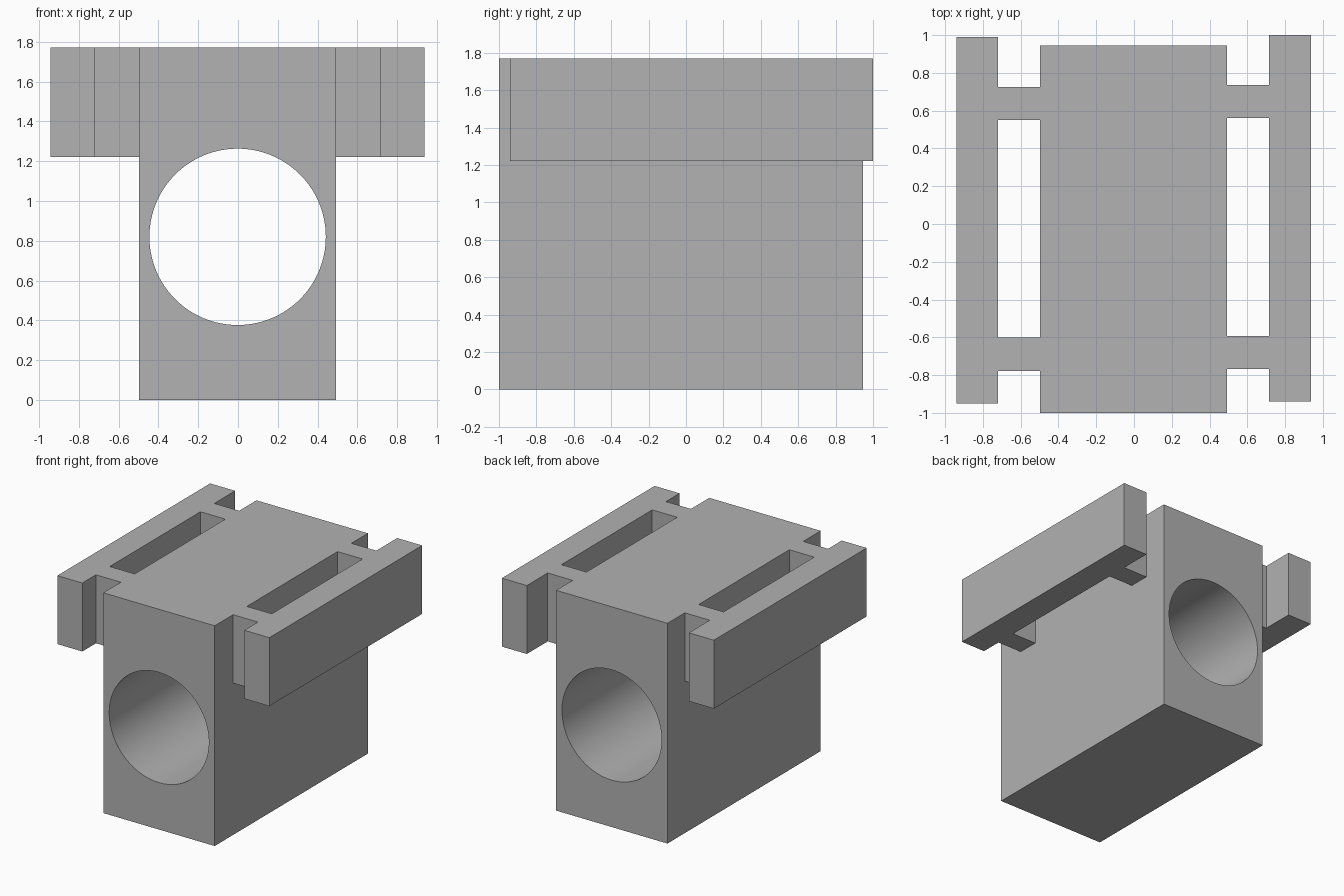
import bpy
import bmesh
import math

cube = bpy.data.objects.get("Cube")
if cube:
    bpy.data.objects.remove(cube, do_unlink=True)

# Single flat grey material
GREY = (0.445, 0.445, 0.445, 1.0)
grey = bpy.data.materials.new("plain_grey")
grey.use_nodes = True
grey.diffuse_color = GREY
grey.node_tree.nodes["Principled BSDF"].inputs["Base Color"].default_value = GREY

TOP = 1.77
RAIL_BOTTOM = 1.22


def prism(name, outline, z0, z1):
    """Extrude a flat xy outline from z0 up to z1."""
    bm = bmesh.new()
    base = bm.faces.new([bm.verts.new((x, y, z0)) for x, y in outline])
    ext = bmesh.ops.extrude_face_region(bm, geom=[base])
    top = [v for v in ext["geom"] if isinstance(v, bmesh.types.BMVert)]
    bmesh.ops.translate(bm, verts=top, vec=(0, 0, z1 - z0))
    bmesh.ops.recalc_face_normals(bm, faces=bm.faces[:])
    mesh = bpy.data.meshes.new(name)
    bm.to_mesh(mesh)
    bm.free()
    mesh.materials.append(grey)
    obj = bpy.data.objects.new(name, mesh)
    bpy.context.collection.objects.link(obj)
    return obj


def side_rail(name, inner, near, far, shift):
    """Long bar with two tabs reaching in to the block, as one outline."""
    front, back = -0.945 + shift, 0.995 + shift
    tabs = [(-0.772 + shift, -0.597 + shift), (0.555 + shift, 0.73 + shift)]
    outline = [(far, back), (far, front), (near, front)]
    for a, b in tabs:
        outline += [(near, a), (inner, a), (inner, b), (near, b)]
    outline.append((near, back))
    return prism(name, outline, RAIL_BOTTOM, TOP)


# Main block
block = prism("main_block", [(-0.497, -1), (0.493, -1), (0.493, 0.945), (-0.497, 0.945)], 0, TOP)

# Round bore running front to back
bpy.ops.mesh.primitive_cylinder_add(vertices=128, radius=0.443, depth=3,
                                    location=(-0.002, 0, 0.82),
                                    rotation=(math.pi / 2, 0, 0))
cutter = bpy.context.object
cutter.name = "bore_cutter"
cutter.hide_render = True
cutter.data.materials.append(grey)

cut = block.modifiers.new("bore", "BOOLEAN")
cut.operation = "DIFFERENCE"
cut.solver = "EXACT"
cut.object = cutter
bpy.ops.object.select_all(action="DESELECT")
block.select_set(True)
bpy.context.view_layer.objects.active = block
bpy.ops.object.modifier_apply(modifier=cut.name)
bpy.data.objects.remove(cutter, do_unlink=True)
bpy.ops.object.shade_smooth_by_angle(angle=math.radians(30))

# Side rails, slightly staggered along the length
side_rail("left_rail", 0.493, 0.715, 0.937, 0.005)
side_rail("right_rail", -0.497, -0.719, -0.941, -0.005)
